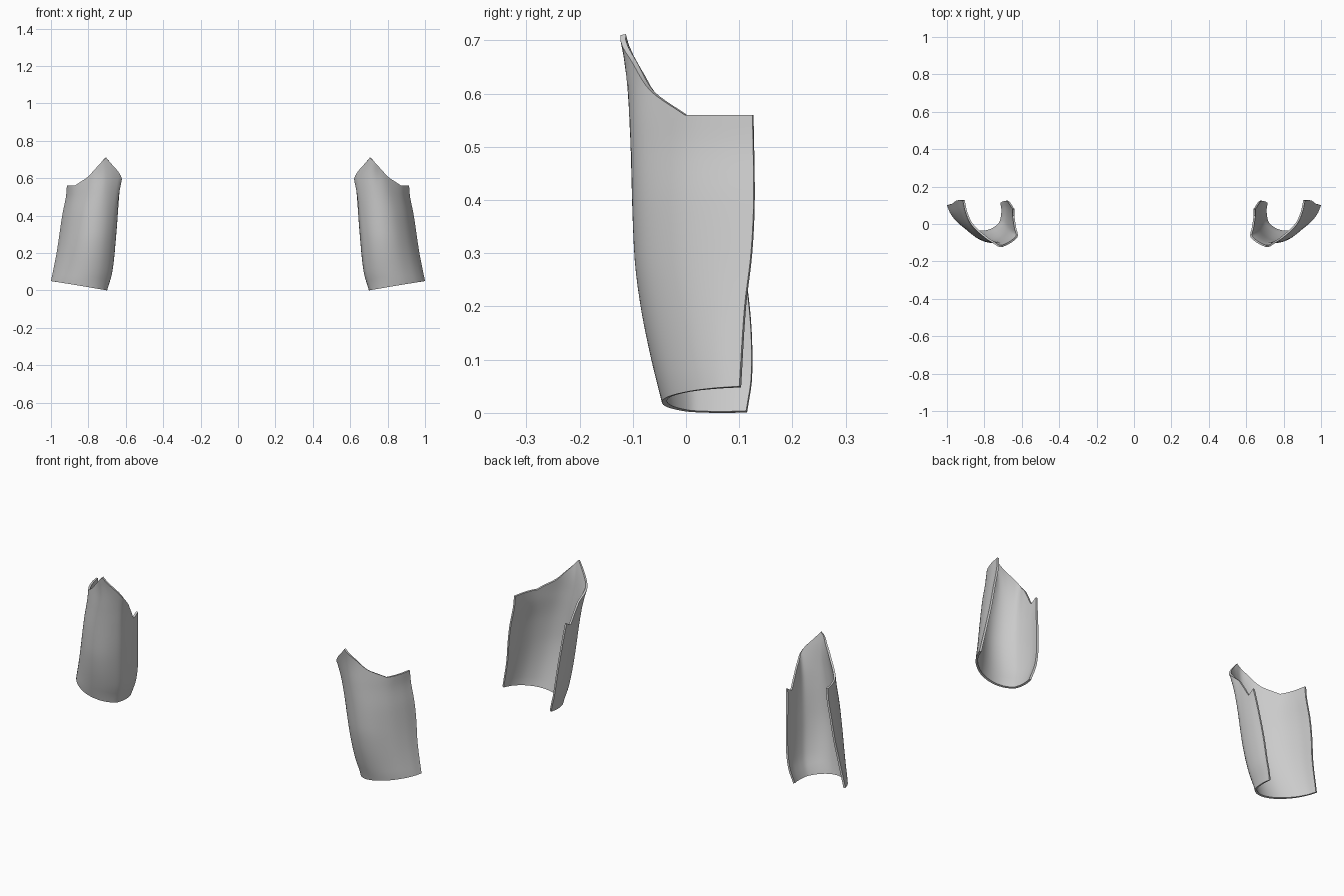
import bpy
from mathutils import Vector

if "Cube" in bpy.data.objects:
    bpy.data.objects.remove(bpy.data.objects["Cube"])

mat = bpy.data.materials.new("plain_grey")
mat.use_nodes = True
GREY = (0.6, 0.6, 0.6, 1)
mat.diffuse_color = GREY
mat.node_tree.nodes["Principled BSDF"].inputs["Base Color"].default_value = GREY

# Silhouette profiles of the guard: (height, position)
INNER_X = [(0, .70), (.1, .672), (.3, .651), (.5, .636), (.61, .625)]
OUTER_X = [(.05, 1), (.2, .97), (.4, .94), (.5, .92), (.56, .915)]
FRONT_Y = [(.02, -.045), (.1, -.065), (.2, -.085), (.3, -.097), (.55, -.105)]
INNER_BACK = [(0, .115), (.07, .125), (.2, .12), (.47, .08)]
OUTER_BACK = [(.05, .1), (.2, .11), (.3, .122), (.4, .127), (.56, .125)]

# Unit cross-sections from the inner back edge round the front to the outer
# back edge: the body, the flared rim, and the height of the rim
BODY = [(.02, 1), (0, .78), (.01, .5), (.06, .27), (.22, .06),
        (.42, 0), (.63, .11), (.82, .38), (.94, .7), (1, 1)]
RIM = [(0, 1), (0, .8), (0, .5), (0, .17), (.275, -.09),
       (.46, .03), (.62, .18), (.845, .46), (.95, .73), (1, 1)]
RIM_Z = [.47, .45, .55, .61, .71, .655, .605, .56, .56, .56]
STEPS, ROWS, THICKNESS = 5, 24, .01


def profile(points, z):
    """Smooth interpolation of a silhouette profile, clamped at the ends."""
    if z <= points[0][0]:
        return points[0][1]
    for k in range(len(points) - 1):
        (z0, a), (z1, b) = points[k], points[k + 1]
        if z <= z1:
            before = points[max(k - 1, 0)]
            after = points[min(k + 2, len(points) - 1)]
            m0 = (b - before[1]) / (z1 - before[0]) * (z1 - z0)
            m1 = (after[1] - a) / (after[0] - z0) * (z1 - z0)
            t = (z - z0) / (z1 - z0)
            return (a + m0 * t + (3 * (b - a) - 2 * m0 - m1) * t**2
                    + (m0 + m1 - 2 * (b - a)) * t**3)
    return points[-1][1]


def curve(points):
    """Catmull-Rom curve through the cross-section points."""
    p = [Vector(q) for q in points]
    p = [2 * p[0] - p[1]] + p + [2 * p[-1] - p[-2]]
    out = []
    for k in range(1, len(p) - 2):
        a, b, c, d = p[k - 1:k + 3]
        for s in range(STEPS):
            t = s / STEPS
            out.append(b + .5 * t * (c - a + t * (2*a - 5*b + 4*c - d + t * (3*(b - c) + d - a))))
    return out + [p[-2]]


def rim_heights():
    out = [a + (b - a) * s / STEPS for a, b in zip(RIM_Z, RIM_Z[1:]) for s in range(STEPS)]
    return out + [RIM_Z[-1]]


def surface_point(u, v, z):
    inner, outer = profile(INNER_X, z), profile(OUTER_X, z)
    front = profile(FRONT_Y, z)
    back = profile(INNER_BACK, z) * (1 - u) + profile(OUTER_BACK, z) * u
    return Vector((inner + u * (outer - inner), front + v * (back - front), z))


def forearm_guard(name, side):
    columns = list(zip(curve(BODY), curve(RIM), rim_heights()))
    verts = []
    for body, rim, top in columns:
        low = .05 * body.x  # the lower edge slopes up to the outside
        for r in range(ROWS + 1):
            s = r / ROWS
            uv = body.lerp(rim, s**6)
            p = surface_point(uv.x, uv.y, low + (top - low) * s)
            verts.append((side * p.x, p.y, p.z))
    faces = []
    n = ROWS + 1
    for c in range(len(columns) - 1):
        for r in range(ROWS):
            k = c * n + r
            quad = (k, k + n, k + n + 1, k + 1)
            faces.append(quad if side > 0 else quad[::-1])
    mesh = bpy.data.meshes.new(name)
    mesh.from_pydata(verts, [], faces)
    mesh.materials.append(mat)
    obj = bpy.data.objects.new(name, mesh)
    bpy.context.collection.objects.link(obj)
    # Wall thickness grows towards the arm
    wall = obj.modifiers.new("wall", "SOLIDIFY")
    wall.thickness = THICKNESS
    wall.offset = -1
    bpy.ops.object.select_all(action="DESELECT")
    obj.select_set(True)
    bpy.context.view_layer.objects.active = obj
    bpy.ops.object.modifier_apply(modifier="wall")
    bpy.ops.object.shade_smooth_by_angle(angle=.7)


forearm_guard("left_forearm_guard", 1)
forearm_guard("right_forearm_guard", -1)
